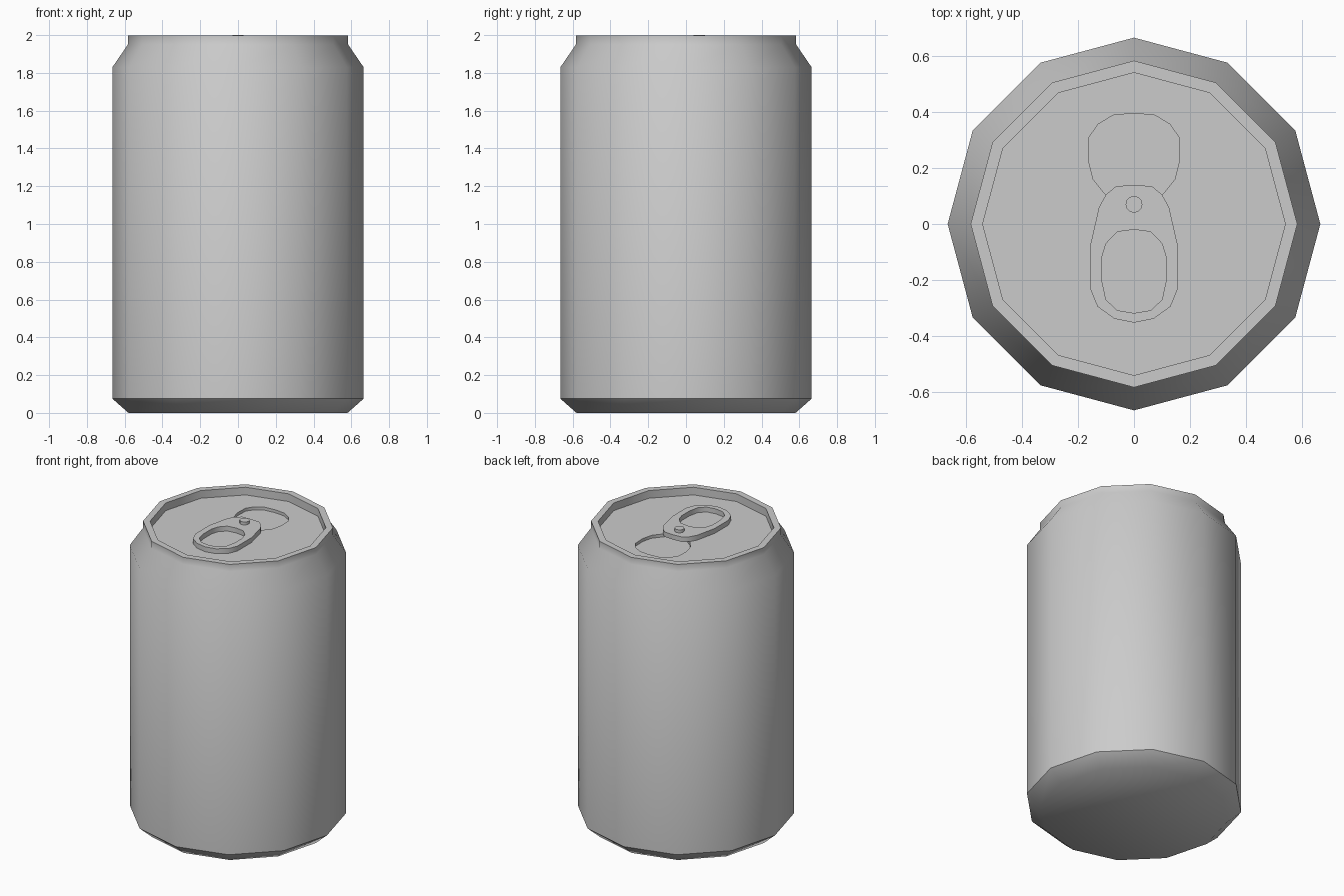
import bpy, bmesh, math

if "Cube" in bpy.data.objects:
    bpy.data.objects.remove(bpy.data.objects["Cube"])

SIDES = 12
LID_Z = 1.945


def finish(bm, name, angle=45):
    bmesh.ops.remove_doubles(bm, verts=bm.verts, dist=1e-5)
    bmesh.ops.recalc_face_normals(bm, faces=bm.faces)
    mesh = bpy.data.meshes.new(name)
    bm.to_mesh(mesh)
    bm.free()
    ob = bpy.data.objects.new(name, mesh)
    bpy.context.collection.objects.link(ob)
    bpy.ops.object.select_all(action='DESELECT')
    ob.select_set(True)
    bpy.context.view_layer.objects.active = ob
    bpy.ops.object.shade_smooth_by_angle(angle=math.radians(angle))
    return ob


def circle(r, n=SIDES, cy=0.0):
    return [(r * math.cos(2 * math.pi * i / n), cy + r * math.sin(2 * math.pi * i / n))
            for i in range(n)]


def mirrored(half):
    """Close a right-hand outline by mirroring it across x = 0."""
    return half + [(-x, y) for x, y in reversed(half) if x > 0]


def ring(bm, pts, z):
    return [bm.verts.new((x, y, z)) for x, y in pts]


def bridge(bm, a, b):
    n = len(a)
    for i in range(n):
        bm.faces.new((a[i], a[(i + 1) % n], b[(i + 1) % n], b[i]))


def fill(bm, loops):
    """Fill flat outlines, the later ones being holes."""
    edges = []
    for loop in loops:
        for i, v in enumerate(loop):
            w = loop[(i + 1) % len(loop)]
            edges.append(bm.edges.get((v, w)) or bm.edges.new((v, w)))
    bmesh.ops.triangle_fill(bm, edges=edges, use_beauty=True, normal=(0, 0, 1))


mouth = mirrored([(0, .395), (.075, .388), (.128, .356), (.16, .31), (.163, .23),
                  (.146, .16), (.1, .103), (.05, .07), (0, .06)])
tab_outer = mirrored([(0, .139), (.064, .135), (.1, .105), (.125, .06), (.157, -.08),
                      (.157, -.21), (.157, -.23), (.13, -.295), (.07, -.338), (0, -.352)])
tab_hole = mirrored([(0, -.02), (.06, -.028), (.1, -.07), (.115, -.12), (.115, -.2),
                     (.1, -.27), (.06, -.308), (0, -.318)])

# Can body: lathed profile ending at the sunken lid
bm = bmesh.new()
profile = [(.58, 0), (.665, .075), (.665, 1.83), (.583, 1.95), (.583, 1.997),
           (.54, 1.997), (.54, LID_Z)]
rings = [ring(bm, circle(r), z) for r, z in profile]
for a, b in zip(rings, rings[1:]):
    bridge(bm, a, b)
bm.faces.new(rings[0])
# Lid with recessed mouth
mouth_top = ring(bm, mouth, LID_Z)
mouth_floor = ring(bm, mouth, LID_Z - .02)
fill(bm, [rings[-1], mouth_top])
bridge(bm, mouth_top, mouth_floor)
bm.faces.new(mouth_floor)
finish(bm, "can_body")

# Pull tab with finger hole
bm = bmesh.new()
levels = []
for z in (LID_Z + .002, LID_Z + .035):
    loops = [ring(bm, tab_outer, z), ring(bm, tab_hole, z)]
    fill(bm, loops)
    levels.append(loops)
for low, high in zip(*levels):
    bridge(bm, low, high)
finish(bm, "pull_tab")

# Rivet holding the tab
bm = bmesh.new()
low, high = (ring(bm, circle(.03, 12, .07), z) for z in (LID_Z, 2.0))
bridge(bm, low, high)
bm.faces.new(low)
bm.faces.new(high)
finish(bm, "rivet")
